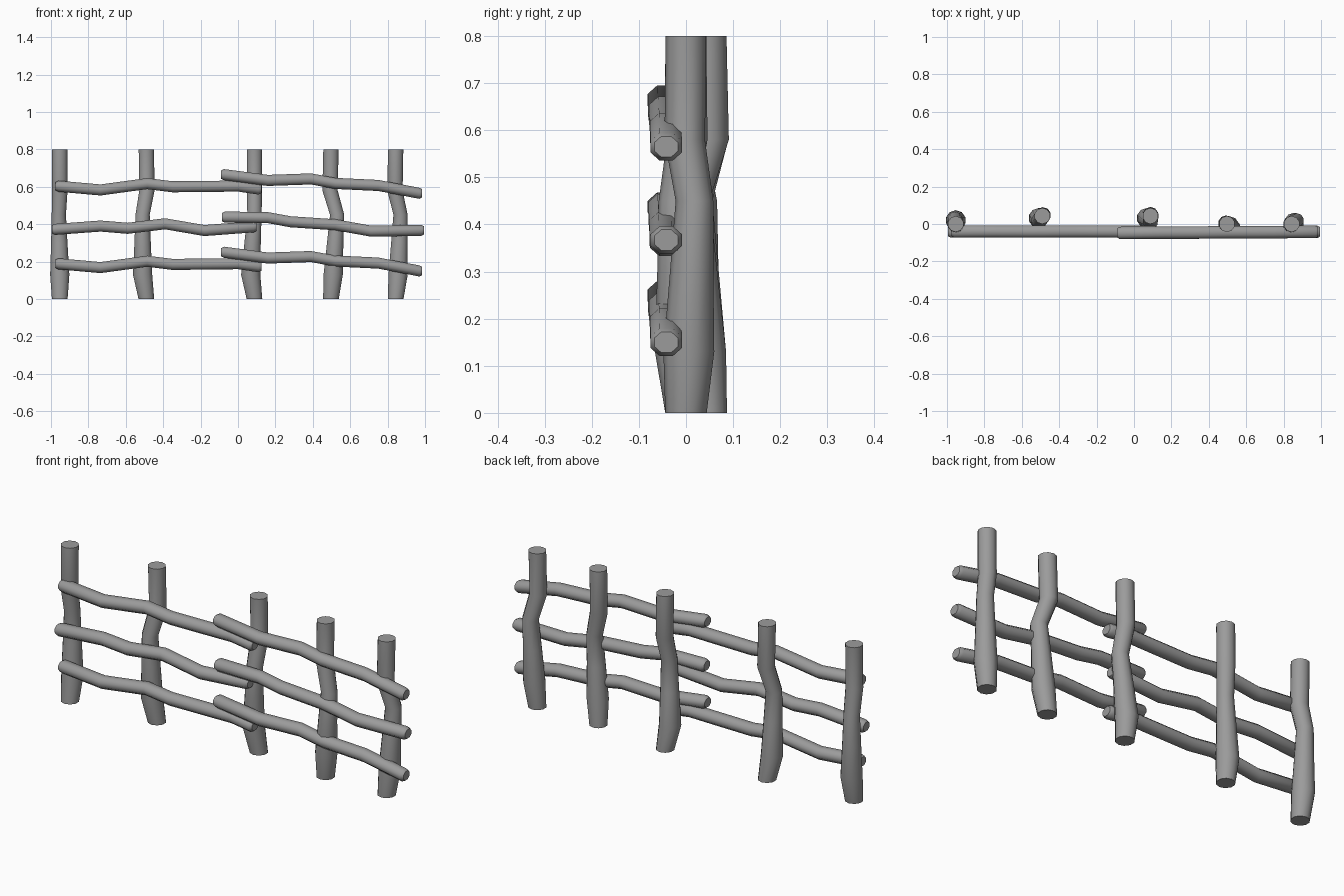
import bpy, bmesh, math
from mathutils import Vector

if "Cube" in bpy.data.objects:
    bpy.data.objects.remove(bpy.data.objects["Cube"], do_unlink=True)

wood = bpy.data.materials.new("grey_wood")
wood.use_nodes = True
GREY = (0.33, 0.33, 0.33, 1)
wood.diffuse_color = GREY
wood.node_tree.nodes["Principled BSDF"].inputs["Base Color"].default_value = GREY


def sweep(name, rings, u, v, sides):
    """Skin a closed log through (centre, radius_u, radius_v) rings."""
    u, v = Vector(u), Vector(v)
    bm = bmesh.new()
    loops = []
    for centre, ru, rv in rings:
        loop = []
        for i in range(sides):
            a = math.tau * (i + 0.5) / sides
            loop.append(bm.verts.new(Vector(centre) + u * ru * math.cos(a) + v * rv * math.sin(a)))
        loops.append(loop)
    for a, b in zip(loops, loops[1:]):
        for i in range(sides):
            j = (i + 1) % sides
            bm.faces.new((a[i], a[j], b[j], b[i]))
    bm.faces.new(loops[0][::-1])
    bm.faces.new(loops[-1])
    bmesh.ops.recalc_face_normals(bm, faces=bm.faces)
    mesh = bpy.data.meshes.new(name)
    bm.to_mesh(mesh)
    bm.free()
    mesh.materials.append(wood)
    obj = bpy.data.objects.new(name, mesh)
    bpy.context.collection.objects.link(obj)
    bpy.ops.object.select_all(action="DESELECT")
    obj.select_set(True)
    bpy.context.view_layer.objects.active = obj
    bpy.ops.object.shade_smooth_by_angle(angle=math.radians(50))


# Upright posts: base position, lower bulge offset, middle bend offset
posts = [
    ((-0.953, 0.0), (0.0, 0.02), (-0.005, 0.026)),
    ((-0.49, 0.043), (-0.02, -0.012), (-0.02, -0.027)),
    ((0.088, 0.043), (-0.02, -0.012), (0.0, -0.033)),
    ((0.497, 0.0), (0.012, -0.012), (0.033, -0.018)),
    ((0.843, 0.0), (0.013, 0.006), (0.026, 0.018)),
]
for n, (base, bulge, bend) in enumerate(posts, 1):
    base, bulge, bend = Vector(base), Vector(bulge), Vector(bend)
    levels = [
        (0.0, base, 0.044),
        (0.13, base + bulge, 0.054),
        (0.3, base + (bulge + bend) / 2, 0.046),
        (0.45, base + bend, 0.04),
        (0.58, base - bend * 0.15, 0.043),
        (0.8, base, 0.043),
    ]
    rings = [((p.x, p.y, z), r, r) for z, p, r in levels]
    sweep(f"post_{n}", rings, (1, 0, 0), (0, 1, 0), 10)


def rail(name, path, y_start, y_end, lift=0.0):
    """Wavy horizontal rail with chamfered ends."""
    first, last = path[0][0], path[-1][0]
    rings = []
    for i, (x, z) in enumerate(path):
        t = (x - first) / (last - first)
        y = y_start + (y_end - y_start) * t
        c = Vector((x, y, z + lift))
        ry, rz = 0.036, 0.032
        if i == 0:
            rings.append((c, ry * 0.75, rz * 0.75))
            c = c + Vector((0.015, 0, 0))
        if i == len(path) - 1:
            rings.append((c - Vector((0.015, 0, 0)), ry, rz))
            ry, rz = ry * 0.75, rz * 0.75
        rings.append((c, ry, rz))
    sweep(name, rings, (0, 1, 0), (0, 0, 1), 8)


# Rail shapes, with the outer one shared by the top and bottom rows
left_outer = [(-0.975, 0.603), (-0.735, 0.583), (-0.485, 0.617),
              (-0.35, 0.6), (-0.15, 0.602), (0.0, 0.604), (0.125, 0.588)]
left_middle = [(-0.995, 0.372), (-0.735, 0.39), (-0.59, 0.378),
               (-0.39, 0.402), (-0.18, 0.366), (0.1, 0.386)]
right_outer = [(-0.09, 0.665), (0.16, 0.634), (0.39, 0.642),
               (0.52, 0.618), (0.75, 0.607), (0.985, 0.565)]
right_middle = [(-0.085, 0.438), (0.16, 0.435), (0.28, 0.413),
                (0.52, 0.397), (0.71, 0.363), (0.995, 0.367)]
for row, lift in (("top", 0.0), ("bottom", -0.415)):
    rail(f"{row}_rail_right", left_outer, -0.04, -0.04, lift)
    rail(f"{row}_rail_left", right_outer, -0.048, -0.042, lift)
rail("middle_rail_right", left_middle, -0.04, -0.04)
rail("middle_rail_left", right_middle, -0.048, -0.042)
